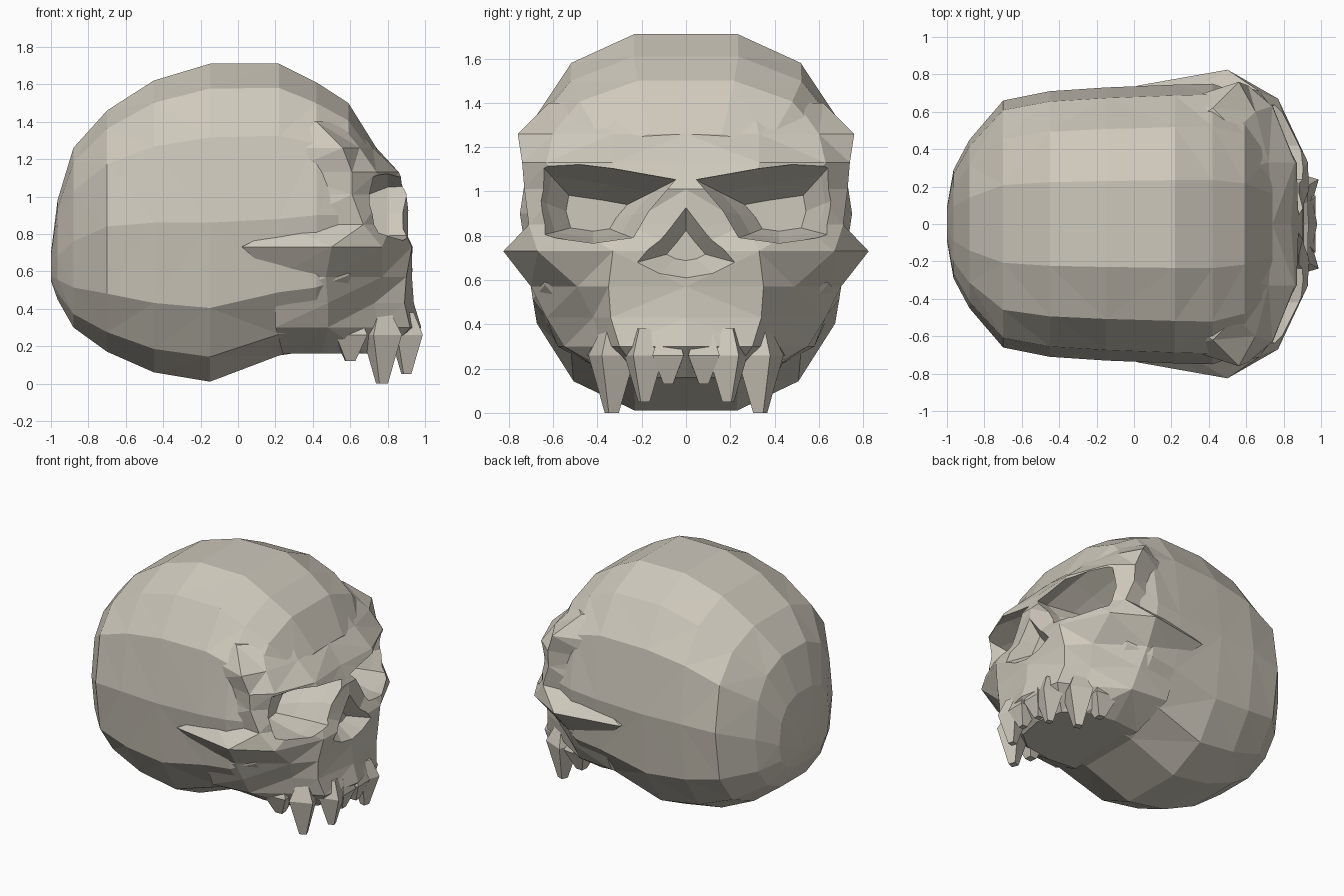
import bpy, bmesh
from math import cos, sin, pi, copysign

if "Cube" in bpy.data.objects:
    bpy.data.objects.remove(bpy.data.objects["Cube"])

bone = bpy.data.materials.new("bone")
bone.diffuse_color = (.62, .58, .50, 1)
bone.use_nodes = True
bone.node_tree.nodes["Principled BSDF"].inputs["Base Color"].default_value = bone.diffuse_color


def loft(name, rings):
    """Skin a list of equal-length closed rings, cap both ends, flat facets."""
    bm = bmesh.new()
    vs = [[bm.verts.new(p) for p in r] for r in rings]
    n = len(vs[0])
    for a, b in zip(vs, vs[1:]):
        for i in range(n):
            bm.faces.new((a[i], a[(i + 1) % n], b[(i + 1) % n], b[i]))
    bm.faces.new(vs[0])
    bm.faces.new(vs[-1])
    bmesh.ops.triangulate(bm, faces=bm.faces)
    bmesh.ops.recalc_face_normals(bm, faces=bm.faces)
    me = bpy.data.meshes.new(name)
    bm.to_mesh(me)
    bm.free()
    me.materials.append(bone)
    ob = bpy.data.objects.new(name, me)
    bpy.context.collection.objects.link(ob)
    return ob


def combine(target, other, op):
    """Apply a boolean and discard the operand."""
    m = target.modifiers.new(op, 'BOOLEAN')
    m.operation, m.solver, m.object = op, 'EXACT', other
    bpy.context.view_layer.objects.active = target
    bpy.ops.object.modifier_apply(modifier=m.name)
    bpy.data.objects.remove(other)


# Braincase: cross-sections along x (x, top, bottom, half width, widest height)
sections = [
    (-1.0, .70, .55, .09, .60), (-.965, .98, .45, .29, .68),
    (-.88, 1.26, .30, .45, .76), (-.70, 1.46, .17, .66, .84),
    (-.45, 1.62, .06, .71, .86), (-.15, 1.71, .01, .73, .86),
    (.22, 1.71, .15, .745, .88), (.42, 1.61, .18, .75, .90),
    (.59, 1.50, .30, .69, .90), (.74, 1.26, .50, .52, .86)]


def section(x, top, bottom, half, mid, sides=14):
    ring = []
    for i in range(sides):
        t = 2 * pi * (i + .5) / sides
        s, c = sin(t), cos(t)
        e = 2 / 2.6
        y = half * copysign(abs(s) ** e, s)
        z = copysign((abs(c) / cos(pi / sides)) ** e, c) if abs(c) > 1e-6 else 0
        ring.append((x, y, mid + z * (top - mid if z > 0 else mid - bottom)))
    return ring


skull = loft("skull", [section(*s) for s in sections])

# Face: half outlines (x, y) from the midline outwards, stacked by height
face_rows = [
    (1.40, [(.64, 0), (.62, .30), (.54, .50), (.42, .62), (.25, .5)]),
    (1.26, [(.74, 0), (.72, .33), (.65, .60), (.56, .76), (.25, .66)]),
    (1.13, [(.84, 0), (.86, .33), (.74, .63), (.61, .74), (.25, .66)]),
    (1.01, [(.90, 0), (.91, .31), (.78, .57), (.61, .73), (.25, .66)]),
    (.85, [(.92, 0), (.87, .27), (.82, .52), (.67, .71), (.25, .68)]),
    (.73, [(.94, 0), (.93, .33), (.77, .67), (.50, .825), (.02, .74)]),
    (.57, [(.93, 0), (.90, .35), (.77, .49), (.47, .70), (.20, .66)]),
    (.43, [(.94, 0), (.89, .34), (.73, .42), (.48, .63), (.20, .64)]),
    (.30, [(.98, 0), (.92, .30), (.75, .38), (.48, .55), (.20, .58)]),
    (.16, [(.84, 0), (.80, .20), (.68, .30), (.45, .34), (.24, .32)])]
rings = [[(x, y, z) for x, y in half] + [(x, -y, z) for x, y in half[:0:-1]]
         for z, half in face_rows]
combine(skull, loft("face", rings), 'UNION')


def cut_cavity(outline, centre, depths):
    """Cut a tapering hole; depths are (x, scale about centre, z shift)."""
    cy, cz = centre
    combine(skull, loft("cutter", [
        [(x, cy + (y - cy) * s, cz + (z - cz) * s + dz) for y, z in outline]
        for x, s, dz in depths]), 'DIFFERENCE')


# Eye sockets with slanted brows
socket = [(.05, 1.05), (.33, 1.10), (.68, 1.15), (.71, .98), (.66, .80),
          (.42, .765), (.24, .79), (.17, .91)]
for side in (1, -1):
    cut_cavity([(y * side, z) for y, z in socket], (.42 * side, .93),
               [(1.1, 1.03, .01), (.80, 1, 0), (.66, .72, -.02), (.55, .42, -.04)])

# Nose opening
cut_cavity([(.0, .95), (.10, .82), (.22, .68), (.12, .63), (0, .61),
            (-.12, .63), (-.22, .68), (-.10, .82)], (0, .74),
           [(1.1, 1.1, 0), (.93, 1, 0), (.82, .4, 0)])

# Upper teeth: (x, y, tip height, radius, turn), mirrored
teeth = [(.90, .08, .13, .10, .8), (.90, .19, .05, .10, .5), (.77, .335, .00, .115, .4),
         (.60, .36, .12, .12, .7)]
for k, (x, y, tip, r, turn) in enumerate(teeth):
    for side, label in ((1, "left"), (-1, "right")):
        def square(z, s):
            angles = [a * pi / 2 + turn for a in range(4)]
            return [(x + r * s * cos(t), side * (y + r * s * sin(t)), z) for t in angles]
        loft(f"tooth_{k + 1}_{label}",
             [square(.38, .45), square(.26, 1), square(tip, .3)])
